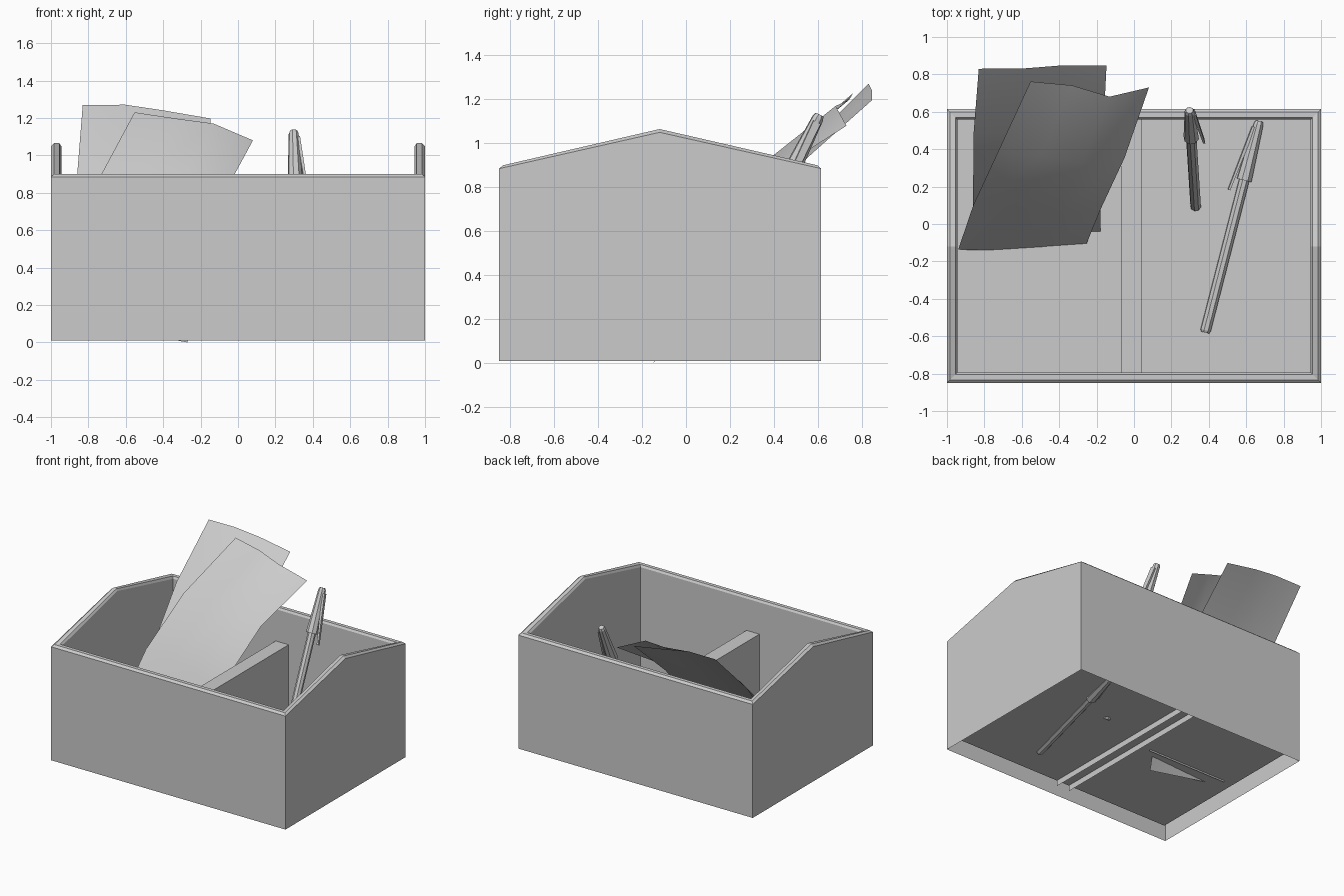
import bpy, bmesh, math
from mathutils import Vector

if "Cube" in bpy.data.objects:
    bpy.data.objects.remove(bpy.data.objects["Cube"])


def make_object(name, verts, faces, smooth=False, recalc=True):
    me = bpy.data.meshes.new(name)
    me.from_pydata([tuple(v) for v in verts], [], faces)
    if recalc:
        bm = bmesh.new()
        bm.from_mesh(me)
        bmesh.ops.recalc_face_normals(bm, faces=bm.faces)
        bm.to_mesh(me)
        bm.free()
    for p in me.polygons:
        p.use_smooth = smooth
    ob = bpy.data.objects.new(name, me)
    bpy.context.collection.objects.link(ob)
    return ob


# Box: rectangular loops (inset, height, peak height), open underneath
X, Y0, Y1, YMID = 1.0, -0.85, 0.615, -0.12
FLOOR = 0.09
levels = [(0, 0.01, 0.01), (0, 0.885, 1.05), (0.017, 0.9, 1.065),
          (0.045, 0.9, 1.065), (0.055, 0.885, 1.05), (0.055, FLOOR, FLOOR)]
verts, faces = [], []
for inset, z, peak in levels:
    x, a, b = X - inset, Y0 + inset, Y1 - inset
    verts += [(-x, a, z), (x, a, z), (x, YMID, peak),
              (x, b, z), (-x, b, z), (-x, YMID, peak)]
for k in range(len(levels) - 1):
    for i in range(6):
        j = (i + 1) % 6
        faces.append((k * 6 + i, k * 6 + j, k * 6 + 6 + j, k * 6 + 6 + i))
last = (len(levels) - 1) * 6
faces.append(tuple(range(last, last + 6)))
make_object("box", verts, faces, recalc=False)

# Divider: inverted channel that dips slightly through the floor
section = [(-0.07, 0.045), (-0.07, 0.64), (0.04, 0.64), (0.04, 0.045)]
verts = [(x, y, z) for y in (Y0 + 0.055, Y1 - 0.055) for x, z in section]
faces = [(i, i + 1, i + 5, i + 4) for i in range(3)]
make_object("divider", verts, faces, recalc=False)


# Pens: faceted barrel and cap, with a flared clip
def pen(name, tail, tip, clip_dir, sides=8):
    tail, tip = Vector(tail), Vector(tip)
    axis = (tip - tail).normalized()
    c = Vector(clip_dir)
    c = (c - axis * c.dot(axis)).normalized()
    d = axis.cross(c)
    profile = [(0, 0.023), (0.012, 0.029), (0.84, 0.029),
               (0.84, 0.042), (1.15, 0.027), (1.167, 0.02)]
    verts, faces = [], []
    for h, r in profile:
        for i in range(sides):
            t = 2 * math.pi * (i + 0.5) / sides
            verts.append(tail + axis * h + (c * math.cos(t) + d * math.sin(t)) * r)
    for k in range(len(profile) - 1):
        for i in range(sides):
            j = (i + 1) % sides
            faces.append((k * sides + i, k * sides + j,
                          (k + 1) * sides + j, (k + 1) * sides + i))
    faces.append(tuple(range(sides)))
    faces.append(tuple(range(len(verts) - sides, len(verts))))
    make_object(name, verts, faces)

    verts = []
    for h, off, w, th in ((0.77, 0.066, 0.014, 0.012), (1.13, 0.022, 0.018, 0.018)):
        for s, u in ((-1, -1), (1, -1), (1, 1), (-1, 1)):
            verts.append(tail + axis * h + c * (off + u * th / 2) + d * s * w)
    faces = [(0, 1, 2, 3), (4, 5, 6, 7)]
    faces += [(i, (i + 1) % 4, (i + 1) % 4 + 4, i + 4) for i in range(4)]
    make_object(name + "_clip", verts, faces)


pen("lying_pen", (0.38, -0.58, 0.1), (0.67, 0.55, 0.1), (-1, 0, 0.1))
pen("leaning_pen", (0.33, 0.09, 0.085), (0.297, 0.605, 1.125), (1, 0.2, 0))


# Paper sheets: lofted between two side curves, bowed towards the top
def sheet(name, left, right, bows):
    verts, faces = [], []
    for r, (l, e) in enumerate(zip(left, right)):
        t = r / (len(left) - 1)
        for k, bow in enumerate(bows):
            verts.append(Vector(l).lerp(Vector(e), k / 3) + Vector(bow) * t)
    for r in range(len(left) - 1):
        for k in range(3):
            a = r * 4 + k
            faces.append((a, a + 1, a + 5, a + 4))
    make_object(name, verts, faces, smooth=True, recalc=False)


sheet("back_sheet",
      [(-0.86, -0.045, 0.08), (-0.86, 0.18, 0.52), (-0.858, 0.48, 0.92), (-0.83, 0.83, 1.27)],
      [(-0.18, -0.045, 0.08), (-0.18, 0.18, 0.5), (-0.165, 0.48, 0.87), (-0.147, 0.847, 1.197)],
      [(0, 0, 0), (0, -0.005, 0.025), (-0.03, 0.005, 0.02), (0, 0, 0)])
sheet("front_sheet",
      [(-0.94, -0.137, 0.12), (-0.858, 0.104, 0.54), (-0.73, 0.38, 0.9), (-0.553, 0.762, 1.23)],
      [(-0.27, -0.147, 0.0), (-0.184, 0.067, 0.45), (-0.05, 0.355, 0.84), (0.08, 0.73, 1.08)],
      [(0, 0, 0), (0.01, -0.01, 0.017), (0, -0.06, 0.04), (0, 0, 0)])
